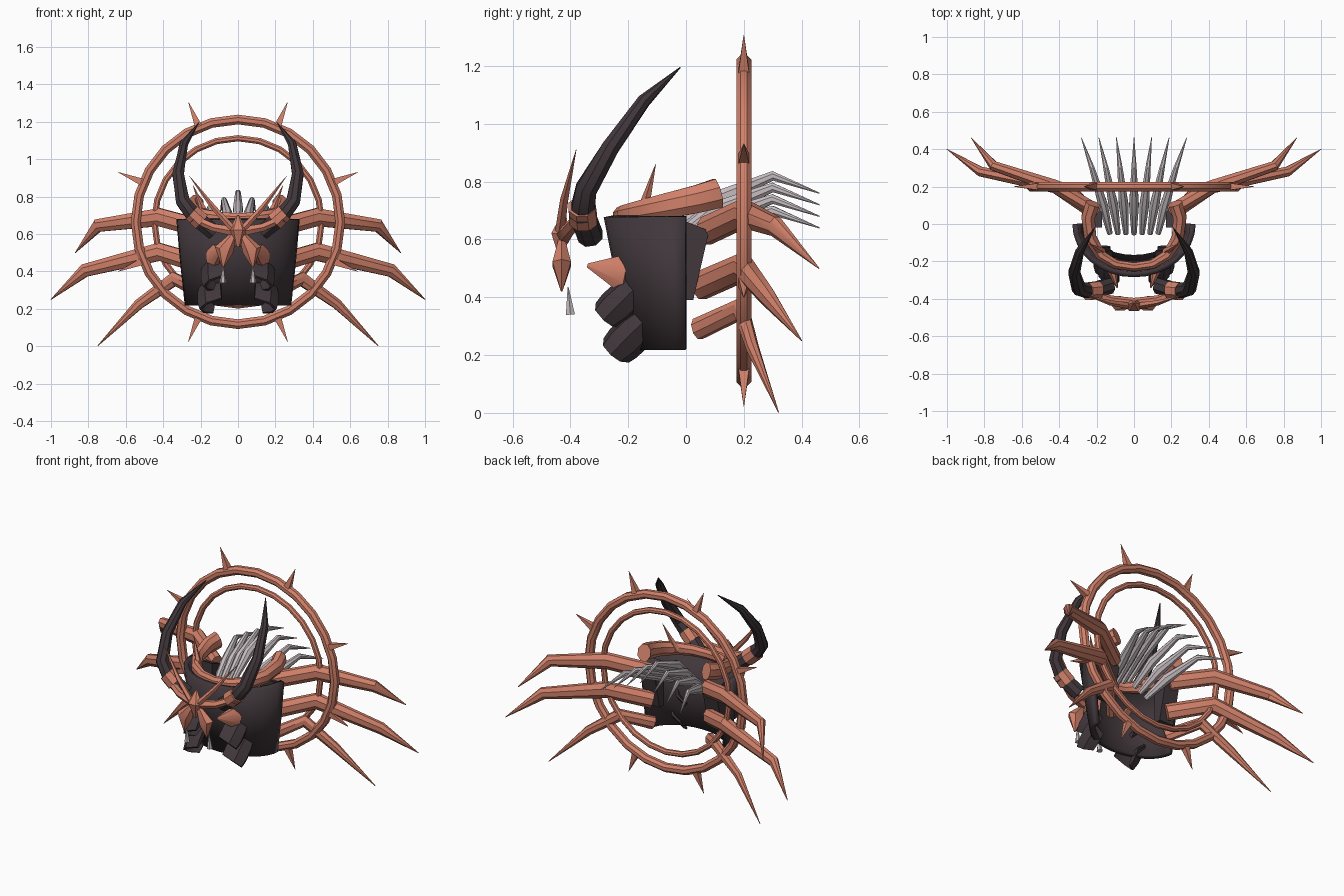
import bpy, bmesh, math
from mathutils import Vector, Matrix

cube = bpy.data.objects.get("Cube")
if cube:
    bpy.data.objects.remove(cube, do_unlink=True)


def material(name, rgb):
    m = bpy.data.materials.new(name)
    m.use_nodes = True
    m.diffuse_color = (*rgb, 1)
    m.node_tree.nodes["Principled BSDF"].inputs["Base Color"].default_value = (*rgb, 1)
    return m


CLAY = material("terracotta", (0.64, 0.22, 0.145))
DARK = material("dark_plum", (0.052, 0.038, 0.044))
BONE = material("pale_bone", (0.56, 0.50, 0.52))


def finish(bm, name, mat, angle=35):
    bmesh.ops.recalc_face_normals(bm, faces=bm.faces)
    mesh = bpy.data.meshes.new(name)
    bm.to_mesh(mesh)
    bm.free()
    mesh.materials.append(mat)
    ob = bpy.data.objects.new(name, mesh)
    bpy.context.collection.objects.link(ob)
    bpy.ops.object.select_all(action='DESELECT')
    ob.select_set(True)
    bpy.context.view_layer.objects.active = ob
    bpy.ops.object.shade_smooth_by_angle(angle=math.radians(angle))
    return ob


def tube(name, path, radii, mat, sides=8, flat=1.0, up=(0, 0, 1)):
    """Sweep an oval along a path; radii lie along 'up', flat scales the other axis."""
    bm = bmesh.new()
    pts = [Vector(p) for p in path]
    rings = []
    for i, p in enumerate(pts):
        t = (pts[min(i + 1, len(pts) - 1)] - pts[max(i - 1, 0)]).normalized()
        u = Vector(up)
        u = (u - t * u.dot(t)).normalized()
        v = t.cross(u)
        ring = []
        for k in range(sides):
            a = math.tau * (k + 0.5) / sides
            ring.append(bm.verts.new(p + radii[i] * (u * math.cos(a) + v * flat * math.sin(a))))
        rings.append(ring)
    for a, b in zip(rings, rings[1:]):
        for k in range(sides):
            j = (k + 1) % sides
            bm.faces.new((a[k], a[j], b[j], b[k]))
    bm.faces.new(rings[0])
    bm.faces.new(rings[-1])
    return finish(bm, name, mat)


def pair(name, path, radii, mat, **kw):
    for side, s in (("left", 1), ("right", -1)):
        up = kw.get("up", (0, 0, 1))
        opts = {**kw, "up": (up[0] * s, up[1], up[2])}
        tube(f"{side}_{name}", [(x * s, y, z) for x, y, z in path], radii, mat, **opts)


# Back rings and their spikes
HUB = Vector((0, 0.2, 0.665))


def hoop(name, radius, thick):
    bm = bmesh.new()
    n, m = 24, 8
    grid = []
    for i in range(n):
        a = math.tau * i / n
        out = Vector((math.cos(a), 0, math.sin(a)))
        grid.append([bm.verts.new(HUB + out * (radius + thick * math.cos(b)) + Vector((0, thick * math.sin(b), 0)))
                     for b in (math.tau * (k + 0.5) / m for k in range(m))])
    for i in range(n):
        for k in range(m):
            a, b = grid[i], grid[(i + 1) % n]
            bm.faces.new((a[k], b[k], b[(k + 1) % m], a[(k + 1) % m]))
    finish(bm, name, CLAY)


hoop("outer_ring", 0.547, 0.028)
hoop("inner_ring", 0.447, 0.018)
for i in range(8):
    a = math.tau * (i + 0.5) / 8
    d = Vector((math.cos(a), 0, math.sin(a)))
    tube(f"ring_spike_{i + 1}", [HUB + d * 0.55, HUB + d * 0.695], [0.028, 0.001], CLAY, sides=4, up=(0, 1, 0))

# Three pairs of jointed legs
legs = {
    "upper_leg": [(0.2, 0.07, 0.63), (0.42, 0.2, 0.69), (0.75, 0.31, 0.645), (0.87, 0.46, 0.5)],
    "middle_leg": [(0.2, 0.05, 0.44), (0.42, 0.2, 0.505), (0.82, 0.28, 0.405), (1.0, 0.4, 0.25)],
    "lower_leg": [(0.2, 0.04, 0.29), (0.34, 0.19, 0.36), (0.53, 0.23, 0.225), (0.75, 0.32, 0.002)],
}
for name, path in legs.items():
    big = 0.04 if name == "lower_leg" else 0.052
    pair(name, path, [big, big, big * 0.72, 0.002], CLAY, flat=0.75)

# Open-backed breastplate shell
bm = bmesh.new()
rows = []
for z, rx, ry in ((0.22, 0.27, 0.18), (0.45, 0.295, 0.225), (0.68, 0.315, 0.27)):
    rows.append([bm.verts.new((rx * math.cos(a), -ry * math.sin(a), z))
                 for a in (math.pi * k / 16 for k in range(17))])
for a, b in zip(rows, rows[1:]):
    for k in range(16):
        bm.faces.new((a[k], b[k], b[k + 1], a[k + 1]))
shell = finish(bm, "breastplate", DARK)
mod = shell.modifiers.new("thickness", 'SOLIDIFY')
mod.thickness = 0.03
mod.offset = 0

# Slanted plates behind the breastplate sides
for side, s in (("left", 1), ("right", -1)):
    bm = bmesh.new()
    outline = [(-0.02, 0.67), (0.08, 0.63), (0.025, 0.39), (-0.02, 0.39)]
    face = bm.faces.new([bm.verts.new((s * 0.27, y, z)) for y, z in outline])
    ext = bmesh.ops.extrude_face_region(bm, geom=[face])
    bmesh.ops.translate(bm, vec=(-s * 0.1, 0, 0),
                        verts=[g for g in ext["geom"] if isinstance(g, bmesh.types.BMVert)])
    finish(bm, f"{side}_back_plate", DARK)

# Horseshoe collar rising to the back, with a spike on each side
half = [(0.22, 0.11, 0.76), (0.245, 0.04, 0.74), (0.235, -0.07, 0.715), (0.18, -0.165, 0.695), (0.1, -0.215, 0.685)]
collar = half + [(0, -0.23, 0.68)] + [(-x, y, z) for x, y, z in reversed(half)]
size = [0.055, 0.052, 0.047, 0.04, 0.035]
tube("collar", collar, size + [0.033] + size[::-1], CLAY, flat=0.75)
pair("collar_spike", [(0.17, -0.15, 0.69), (0.24, -0.105, 0.86)], [0.024, 0.001], CLAY, sides=5, up=(0, 1, 0))

# Fan of pale ribs
for k in range(-3, 4):
    n = abs(k)
    path = [(0.043 * k, -0.05, 0.61 - 0.02 * n), (0.055 * k, 0.1, 0.735 - 0.035 * n),
            (0.075 * k, 0.3, 0.82 - 0.04 * n), (0.094 * k, 0.462, 0.76 - 0.04 * n)]
    tube(f"rib_{k + 4}", path, [0.018, 0.033, 0.018, 0.002], BONE, flat=0.85)

# Sweeping horns with a band round each base
horn = [(0.13, -0.33, 0.61), (0.23, -0.36, 0.69), (0.295, -0.345, 0.775), (0.32, -0.26, 0.92),
        (0.29, -0.145, 1.08), (0.21, -0.02, 1.195)]
pair("horn", horn, [0.046, 0.046, 0.04, 0.033, 0.024, 0.002], DARK, up=(0, 1, 0))
pair("horn_band", [(0.195, -0.355, 0.665), (0.25, -0.36, 0.715)], [0.052, 0.05], CLAY, up=(0, 1, 0))

# Face mask: brow, centre gem, cheeks, feelers and fangs
brow = [(0.23, -0.365, 0.68), (0.13, -0.405, 0.635), (0, -0.425, 0.61)]
tube("brow", brow + [(-x, y, z) for x, y, z in brow[1::-1]], [0.022, 0.024, 0.03, 0.024, 0.022], CLAY, sides=6)
tube("centre_gem", [(0, -0.43, 0.53), (0, -0.435, 0.62), (0, -0.42, 0.7)], [0.008, 0.036, 0.004], CLAY,
     sides=6, up=(0, 1, 0), flat=1.4)
pair("cheek", [(0.08, -0.43, 0.42), (0.075, -0.43, 0.515), (0.02, -0.43, 0.6)], [0.003, 0.037, 0.012], CLAY,
     sides=6, up=(0, 1, 0), flat=1.4)
pair("feeler", [(0.03, -0.435, 0.63), (0.13, -0.42, 0.74), (0.26, -0.38, 0.91)], [0.018, 0.015, 0.001], CLAY,
     sides=5, up=(0, 1, 0))
pair("fang", [(0.08, -0.4, 0.34), (0.08, -0.408, 0.435)], [0.018, 0.002], BONE, sides=6, up=(0, 1, 0))

# Chest spikes and hooked belly plates
pair("chest_spike", [(0.13, -0.2, 0.48), (0.09, -0.34, 0.51)], [0.08, 0.008], CLAY, flat=0.55)
hook = [(0.09, -0.235, 0.30), (0.17, -0.225, 0.285), (0.2, -0.2, 0.26), (0.18, -0.175, 0.235), (0.13, -0.16, 0.215)]
wide = [0.07, 0.088, 0.092, 0.085, 0.06]
pair("lower_belly_plate", hook, wide, DARK, flat=0.2, up=(0, 1, 1))
pair("upper_belly_plate", [(x * 0.9, y - 0.025, z + 0.12) for x, y, z in hook],
     wide, DARK, flat=0.2, up=(0, 1, 0.9))
